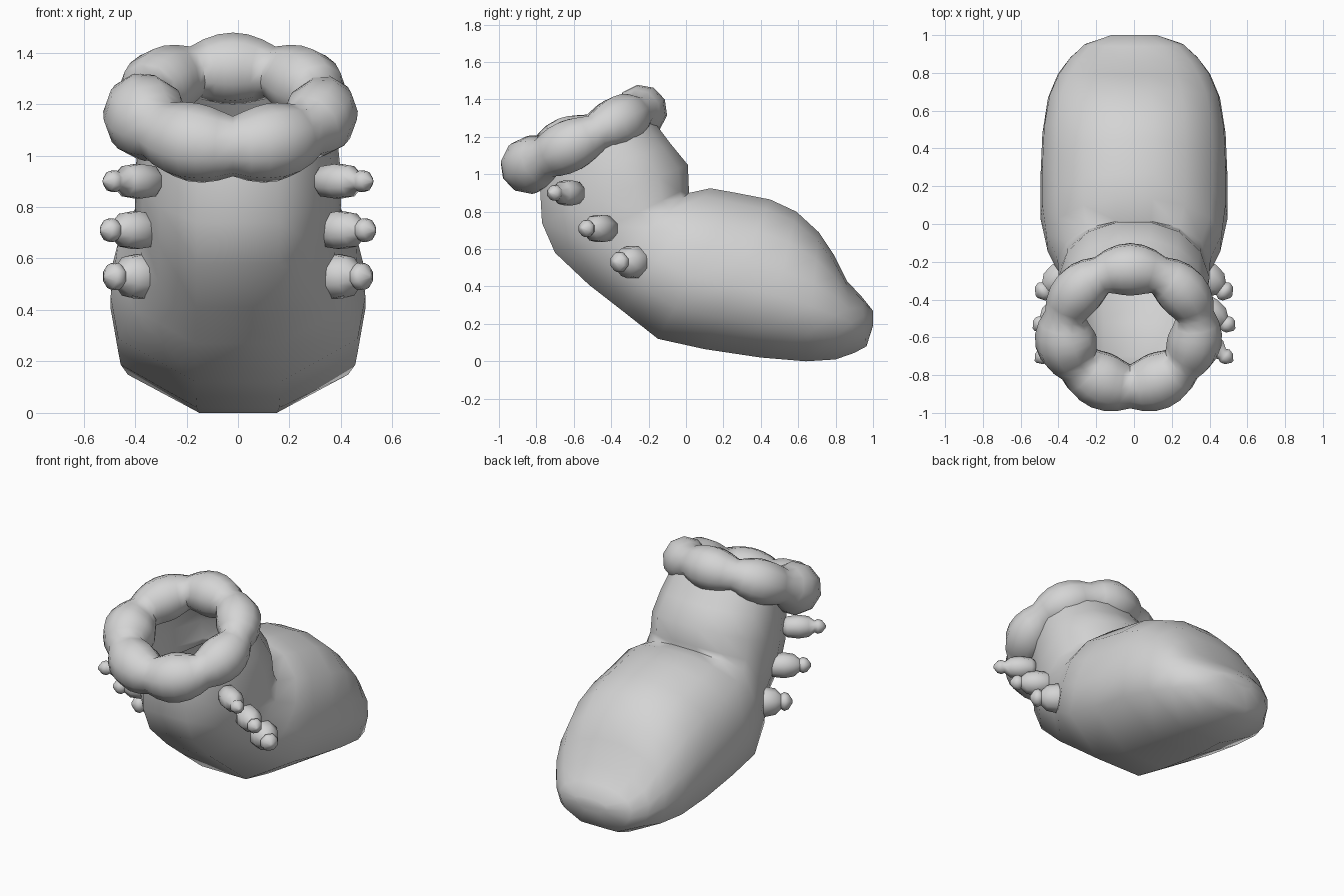
import bpy, math
from mathutils import Vector

if "Cube" in bpy.data.objects:
    bpy.data.objects.remove(bpy.data.objects["Cube"])

grey = bpy.data.materials.new("plain_grey")
grey.diffuse_color = (0.66, 0.66, 0.66, 1)
grey.use_nodes = True
grey.node_tree.nodes["Principled BSDF"].inputs["Base Color"].default_value = grey.diffuse_color


def make(name, verts, faces, angle=60):
    me = bpy.data.meshes.new(name)
    me.from_pydata(verts, [], faces)
    me.materials.append(grey)
    ob = bpy.data.objects.new(name, me)
    bpy.context.collection.objects.link(ob)
    bpy.ops.object.select_all(action='DESELECT')
    ob.select_set(True)
    bpy.context.view_layer.objects.active = ob
    bpy.ops.object.mode_set(mode='EDIT')
    bpy.ops.mesh.select_all(action='SELECT')
    bpy.ops.mesh.normals_make_consistent(inside=False)
    bpy.ops.object.mode_set(mode='OBJECT')
    bpy.ops.object.shade_smooth_by_angle(angle=math.radians(angle))
    return ob


def bridge(rings, sides, loop=False):
    faces = []
    for i in range(rings if loop else rings - 1):
        a, b = i * sides, (i + 1) % rings * sides
        for j in range(sides):
            k = (j + 1) % sides
            faces.append((a + j, a + k, b + k, b + j))
    return faces


# Body half cross-sections (width, belly to back): neck and bulb
neck = [(.40, -1), (.76, -.6), (.93, -.2), (1, .25), (.88, .6), (.60, .87), (.22, 1)]
bulb = [(.33, -1), (.94, -.57), (1, -.15), (.98, .2), (.84, .58), (.55, .87), (.20, 1)]
# Sections as belly (y, z), back (y, z), half width, blend from neck to bulb
sections = [
    (-.78, 1.00, -.17, 1.28, .36, 0),
    (-.78, .92, -.08, 1.16, .385, 0),
    (-.77, .74, .01, 1.05, .40, 0),
    (-.70, .58, .015, .93, .40, 0),
    (-.52, .41, .015, .90, .405, 0),
    (-.34, .27, .13, .925, .47, .6),
    (-.15, .12, .27, .90, .495, 1),
    (.10, .065, .45, .865, .495, 1),
    (.40, .02, .59, .80, .485, 1),
    (.64, .0, .71, .69, .455, 1),
    (.80, .01, .79, .57, .405, .9),
    (.90, .045, .86, .43, .345, .6),
    (.965, .08, .94, .345, .265, .4),
    (1.0, .19, 1.0, .27, .12, 0),
]
verts = []
for y0, z0, y1, z1, w, mix in sections:
    half = []
    for (xa, sa), (xb, sb) in zip(neck, bulb):
        x = w * (xa + (xb - xa) * mix)
        f = (sa + (sb - sa) * mix + 1) / 2
        half.append((x, y0 + (y1 - y0) * f, z0 + (z1 - z0) * f))
    verts += half + [(-x, y, z) for x, y, z in reversed(half)]
SIDES = 2 * len(neck)
faces = bridge(len(sections), SIDES)
faces.append(tuple(range(len(verts) - SIDES, len(verts))))
make("body", verts, faces)

# Lips: tilted ring of seven bulging lobes, fuller at the front and one side
LOBES, STEPS, TUBE = 7, 6, 10
count = LOBES * STEPS
tilt = math.radians(26)
back = Vector((0, math.cos(tilt), math.sin(tilt)))
up = Vector((0, -math.sin(tilt), math.cos(tilt)))
centre = Vector((-.02, -.55, 1.187))
verts = []
for i in range(count):
    a = math.pi / 2 + 2 * math.pi * i / count
    out = Vector((math.cos(a), 0, 0)) + back * math.sin(a)
    mid = centre + Vector((.35 * math.cos(a), 0, 0)) + back * (.345 * math.sin(a))
    r = .103 + .038 * abs(math.cos(LOBES * (a - math.pi / 2) / 2))
    r += .02 * max(0, math.cos(a - math.radians(193))) ** 8
    r += .015 * max(0, -math.sin(a))
    for j in range(TUBE):
        b = 2 * math.pi * j / TUBE
        verts.append(mid + out * (r * math.cos(b)) + up * (r * math.sin(b)))
make("lips", verts, bridge(count, TUBE, True))

# Legs: long stubby lump with a small pointed claw
profile = [(-.10, .04), (-.07, .07), (0, .08), (.06, .07), (.095, .04),
           (.115, .05), (.14, .042), (.165, .008)]
for row, (y, z, x, size) in enumerate([(-.63, .90, .39, .90),
                                       (-.46, .71, .40, .98),
                                       (-.285, .53, .385, 1.15)]):
    for side, label in ((-1, "left"), (1, "right")):
        axis = Vector((side * .8, -.6, 0))
        across = Vector((side * .6, .8, 0))
        verts = []
        for d, r in profile:
            c = Vector((side * x, y, z)) + axis * d
            for j in range(8):
                b = 2 * math.pi * (j + .5) / 8
                verts.append(c + across * (r * size * math.cos(b))
                             + Vector((0, 0, r * size * math.sin(b))))
        faces = bridge(len(profile), 8)
        faces += [tuple(range(8)), tuple(range(len(verts) - 8, len(verts)))]
        make(f"leg_{label}_{row + 1}", verts, faces)
